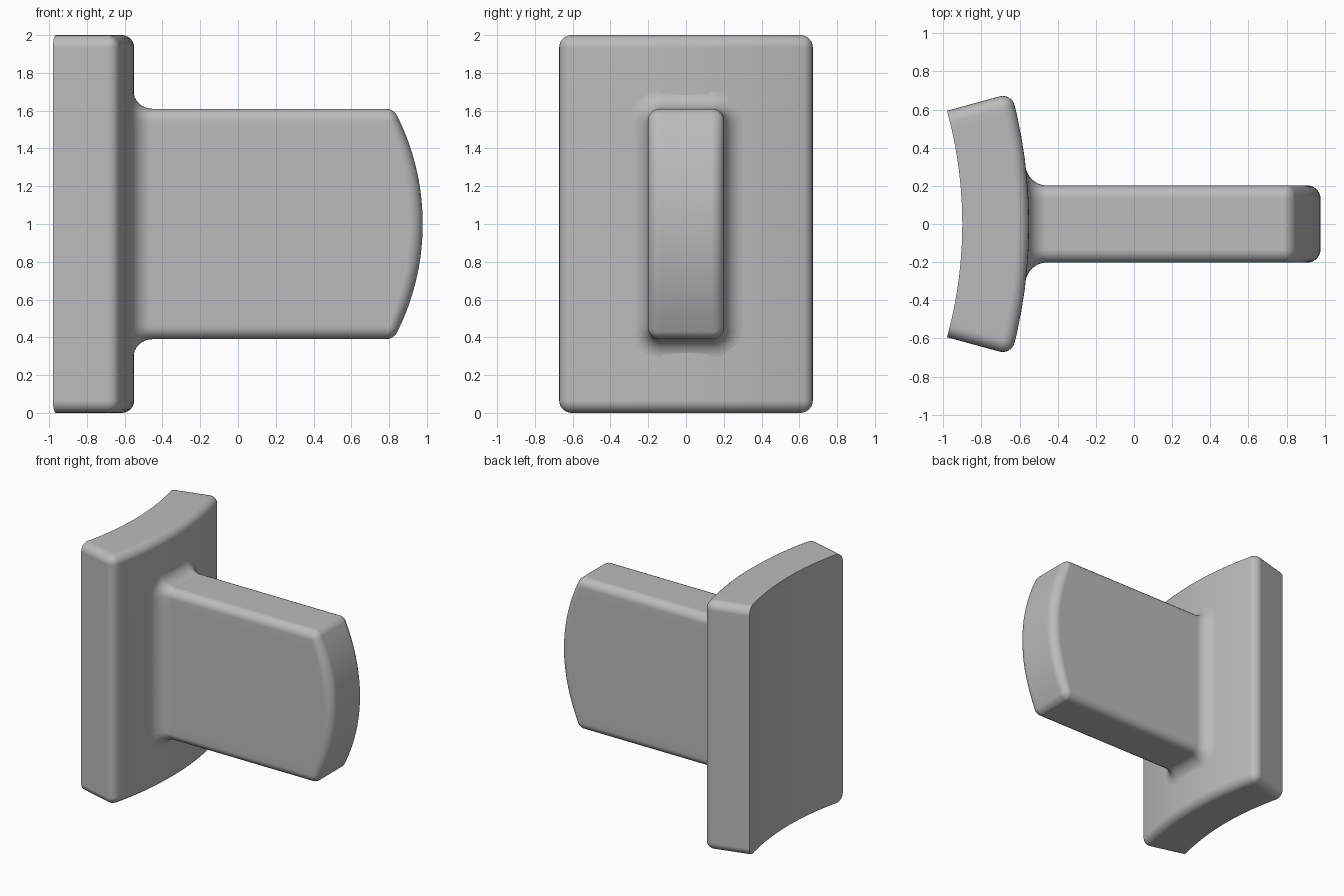
import bpy, bmesh
from math import sin, cos, pi, sqrt, radians

if "Cube" in bpy.data.objects:
    bpy.data.objects.remove(bpy.data.objects["Cube"])

grey = bpy.data.materials.new("plain grey")
grey.use_nodes = True
colour = (0.5, 0.5, 0.5, 1)
grey.diffuse_color = colour
grey.node_tree.nodes["Principled BSDF"].inputs["Base Color"].default_value = colour

AXIS_X, INNER_R, OUTER_R, HALF_ANGLE = -3.15, 2.25, 2.6, radians(15.3)


def finish(name, bm):
    """Turn a bmesh into a smooth-shaded object with crisp sharp edges."""
    bmesh.ops.recalc_face_normals(bm, faces=bm.faces)
    mesh = bpy.data.meshes.new(name)
    bm.to_mesh(mesh)
    bm.free()
    obj = bpy.data.objects.new(name, mesh)
    bpy.context.collection.objects.link(obj)
    mesh.materials.append(grey)
    bpy.ops.object.select_all(action='DESELECT')
    obj.select_set(True)
    bpy.context.view_layer.objects.active = obj
    bpy.ops.object.shade_smooth_by_angle(angle=radians(35))
    mod = obj.modifiers.new("even shading", 'WEIGHTED_NORMAL')
    mod.keep_sharp = True


# Curved plate: a slice of a thick tube, rounded everywhere but the hollow face
def build_plate(segments=12, rounding=0.065):
    bm = bmesh.new()
    columns = []
    for i in range(segments + 1):
        a = HALF_ANGLE * (2 * i / segments - 1)
        columns.append([bm.verts.new((AXIS_X + r * cos(a), r * sin(a), z))
                        for r, z in ((INNER_R, 0), (OUTER_R, 0), (OUTER_R, 2), (INNER_R, 2))])
    for p, q in zip(columns, columns[1:]):
        for k in range(4):
            n = (k + 1) % 4
            bm.faces.new((p[k], p[n], q[n], q[k]))
    bm.faces.new(columns[0])
    bm.faces.new(columns[-1])
    hollow = {v for c in columns for v in (c[0], c[3])}
    bm.normal_update()
    bmesh.ops.recalc_face_normals(bm, faces=bm.faces)
    edges = [e for e in bm.edges
             if e.calc_face_angle(0) > 0.5 and not all(v in hollow for v in e.verts)]
    bmesh.ops.bevel(bm, geom=edges, offset=rounding, offset_type='OFFSET', segments=6,
                    profile=0.5, affect='EDGES', clamp_overlap=False)
    finish("curved_plate", bm)


# Half of a rounded rectangle, from top to bottom on the +y side
def half_outline(a, b, c, steps=5, side=18):
    corner = [(a - c + c * sin(t), b - c + c * cos(t))
              for t in (pi / 2 * i / steps for i in range(steps + 1))]
    straight = [(a, (b - c) * (1 - 2 * i / side)) for i in range(1, side)]
    return corner + straight + [(y, -z) for y, z in reversed(corner)]


def plate_x(y):
    return AXIS_X + sqrt(OUTER_R ** 2 - y ** 2) - 0.001


def end_x(z):
    return 0.978 - 1.28 + sqrt(1.28 ** 2 - z ** 2)


# Bar: outlines lofted from a flared root fillet to a bowed, rounded end
def build_bar(a=0.202, b=0.61, c=0.065, fillet=0.1, rounding=0.07, steps=8):
    bm = bmesh.new()
    rings = []

    def add_ring(outline, x_of):
        points = outline + [(-y, z) for y, z in reversed(outline)]
        rings.append([bm.verts.new((x_of(y, z), y, z + 1)) for y, z in points])

    for i in range(steps + 1):
        t = pi / 2 * i / steps
        d, rise = fillet * (1 - sin(t)), fillet * (1 - cos(t))
        add_ring(half_outline(a + d, b + d, c + d), lambda y, z: plate_x(y) + rise)
    for i in range(steps + 1):
        t = pi / 2 * i / steps
        d, drop = rounding * (1 - cos(t)), rounding * (1 - sin(t))
        add_ring(half_outline(a - d, b - d / 2, max(c - d, 0.01)),
                 lambda y, z: end_x(z) - drop * (1 - 0.5 * (abs(z) / b) ** 8))
    for p, q in zip(rings, rings[1:]):
        for k in range(len(p)):
            n = (k + 1) % len(p)
            bm.faces.new((p[k], p[n], q[n], q[k]))
    # Bowed end cap in strips across the width
    cap = rings[-1]
    for k in range(len(cap) // 2 - 1):
        bm.faces.new((cap[k], cap[k + 1], cap[-k - 2], cap[-k - 1]))
    finish("bar", bm)


build_plate()
build_bar()
